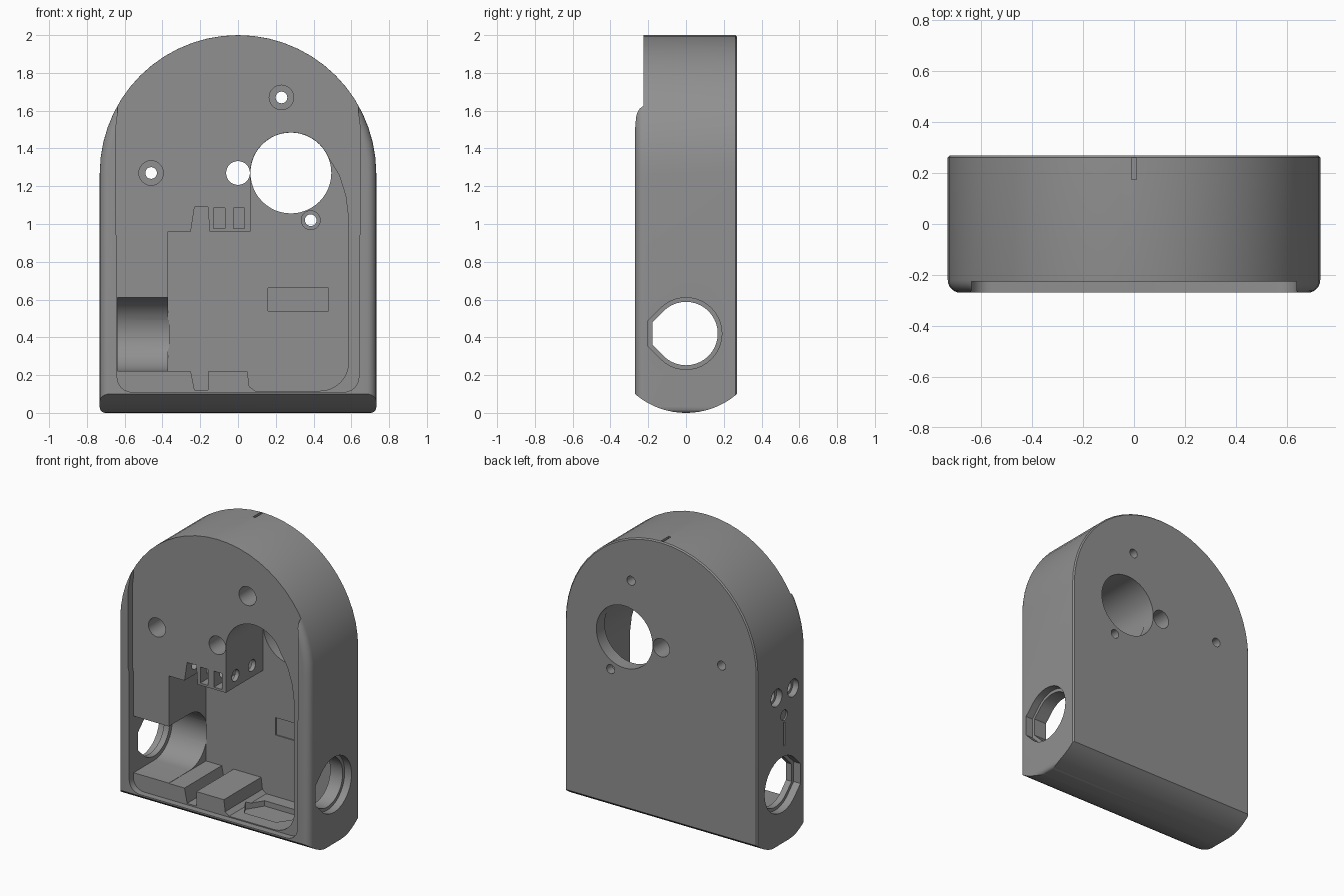
import bpy, bmesh
from math import sin, cos, pi, radians, sqrt, asin

if "Cube" in bpy.data.objects:
    bpy.data.objects.remove(bpy.data.objects["Cube"])


def make(name, rings):
    """Closed solid lofted through rings of matching 3D points."""
    bm = bmesh.new()
    loops = [[bm.verts.new(p) for p in r] for r in rings]
    n = len(rings[0])
    for a, b in zip(loops, loops[1:]):
        for i in range(n):
            bm.faces.new((a[i], a[(i + 1) % n], b[(i + 1) % n], b[i]))
    bm.faces.new(loops[0])
    bm.faces.new(loops[-1])
    bmesh.ops.recalc_face_normals(bm, faces=bm.faces)
    me = bpy.data.meshes.new(name)
    bm.to_mesh(me)
    bm.free()
    ob = bpy.data.objects.new(name, me)
    bpy.context.collection.objects.link(ob)
    return ob


def prism(name, pts, axis, a, b):
    """Extrude a 2D outline along an axis: Y uses (x,z), X uses (y,z), Z uses (x,y)."""
    place = {'X': lambda p, t: (t, p[0], p[1]),
             'Y': lambda p, t: (p[0], t, p[1]),
             'Z': lambda p, t: (p[0], p[1], t)}[axis]
    return make(name, [[place(p, t) for p in pts] for t in (a, b)])


def arc(cx, cy, r, a0, a1, n):
    return [(cx + r * cos(radians(a0 + (a1 - a0) * i / n)),
             cy + r * sin(radians(a0 + (a1 - a0) * i / n))) for i in range(n + 1)]


def circle(cx, cy, r, n=32):
    return arc(cx, cy, r, 0, 360, n)[:-1]


def rect(x0, x1, y0, y1):
    return [(x0, y0), (x1, y0), (x1, y1), (x0, y1)]


def boolean(ob, cutter, op='DIFFERENCE'):
    cutter.hide_render = True
    m = ob.modifiers.new(cutter.name, 'BOOLEAN')
    m.operation, m.solver, m.object = op, 'EXACT', cutter
    bpy.context.view_layer.objects.active = ob
    bpy.ops.object.modifier_apply(modifier=m.name)
    bpy.data.objects.remove(cutter)


# Arched housing: rounded front edge, small chamfer at the back
def outline(d):
    w = 0.732 - d
    return (arc(0, 1.268, w, 0, 180, 28) + arc(-w + 0.03, 0.03, 0.03, 180, 270, 4)
            + arc(w - 0.03, 0.03, 0.03, 270, 360, 4))


layers = [(0.27, 0.008), (0.262, 0)]
layers += [(-0.22 - 0.05 * sin(t), 0.05 * (1 - cos(t))) for t in [pi / 2 * i / 6 for i in range(7)]]
body = make("housing", [[(x, y, z) for x, z in outline(d)] for y, d in layers])

# Curved underside
R = 0.27 ** 2 / 0.2 + 0.05
half = asin(0.27 / R) * 180 / pi
side = arc(0, R, R, 270 - half, 270 + half, 21) + [(0.3, 0.13), (0.3, 2.1), (-0.3, 2.1), (-0.3, 0.13)]
boolean(body, prism("underside", side, 'X', -1, 1), 'INTERSECT')

# Shallow cover seat between the side cheeks
right = arc(0.56, 0.19, 0.08, 270, 360, 6) + [(0.64, 0.92), (0.648, 0.96), (0.648, 1.5), (0.638, 1.58), (0.638, 2.2)]
seat = right + [(-x, z) for x, z in reversed(right)]
boolean(body, prism("cover_seat", seat, 'Y', -0.4, -0.225))

# Main cavity
cavity = [(-0.37, 0.22), (-0.25, 0.22), (-0.23, 0.12), (-0.16, 0.12), (-0.16, 0.22), (0.05, 0.22),
          (0.06, 0.14), (0.09, 0.117)]
cavity += arc(0.435, 0.267, 0.15, 270, 360, 8)
cavity += [(0.585, 1.03), (0.57, 1.15), (0.535, 1.26)]
cavity += arc(0.28, 1.27, 0.215, 22, 180, 20)
cavity += [(0.065, 0.96), (-0.15, 0.96), (-0.16, 1.09), (-0.23, 1.09), (-0.25, 0.96), (-0.37, 0.96)]
boolean(body, prism("cavity", cavity, 'Y', -0.4, 0.18))

# U-shaped cable channel on the left
channel = [(-0.4, 0.222)] + arc(0, 0.417, 0.195, -90, 90, 24) + [(-0.4, 0.612)]
boolean(body, prism("cable_channel", channel, 'X', -0.638, -0.365))


# Cable ports in both sides, round with a flattened point
def port(r, f):
    h = r * sqrt(2) - f
    return arc(0, 0.42, r, -135, 135, 30) + [(-f, 0.42 + h), (-f, 0.42 - h)]


for s in (-1, 1):
    boolean(body, prism("port", port(0.168, 0.178), 'X', s * 0.56, s * 0.8))
    boolean(body, prism("port_rim", port(0.19, 0.2), 'X', s * 0.68, s * 0.8))

# Large opening and pivot hole
boolean(body, prism("large_opening", circle(0.28, 1.27, 0.214, 48), 'Y', 0.1, 0.4))
boolean(body, prism("pivot_hole", circle(0, 1.27, 0.063), 'Y', -0.4, 0.4))

# Screw holes with counterbores
for x, z, r, y0, y1 in ((0.23, 1.67, 0.065, -0.4, 0.1), (-0.46, 1.27, 0.065, -0.4, 0.1),
                        (0.385, 1.02, 0.05, 0.1, 0.21)):
    boolean(body, prism("screw_hole", circle(x, z, 0.031, 20), 'Y', -0.4, 0.4))
    boolean(body, prism("counterbore", circle(x, z, r, 24), 'Y', y0, y1))

# Wire passages from the left side, with two clamp slots
for y in (0.06, -0.12):
    boolean(body, prism("wire_hole", circle(y, 1.04, 0.04, 20), 'X', -0.8, 0.1))
    boolean(body, prism("wire_entry", circle(y, 1.04, 0.06, 20), 'X', -0.8, -0.69))
for x in (-0.13, -0.025):
    boolean(body, prism("clamp_slot", rect(x, x + 0.06, 0.975, 1.085), 'Y', -0.4, 0.13))

# Shallow details: plate recess, inner base pocket, top index notch, side marks
boolean(body, prism("plate_recess", rect(0.16, 0.48, 0.54, 0.66), 'Y', 0.1, 0.188))
boolean(body, prism("base_pocket", [(0.07, -0.02), (0.14, -0.13), (0.38, -0.13), (0.46, -0.02),
                                    (0.38, 0.09), (0.14, 0.09)], 'Z', 0.08, 0.15))
boolean(body, prism("index_notch", rect(-0.009, 0.009, 0.175, 0.26), 'Z', 1.98, 2.1))
boolean(body, prism("side_mark_line", rect(-0.03, -0.015, 0.68, 0.84), 'X', -0.8, -0.722))
boolean(body, prism("side_mark_dot", circle(-0.022, 0.89, 0.036, 20), 'X', -0.8, -0.722))

# Dark grey plastic
mat = bpy.data.materials.new("dark_grey")
mat.diffuse_color = (0.28, 0.28, 0.28, 1)
mat.use_nodes = True
mat.node_tree.nodes["Principled BSDF"].inputs["Base Color"].default_value = mat.diffuse_color
body.data.materials.clear()
body.data.materials.append(mat)

# Smooth curves, crisp edges
bpy.ops.object.select_all(action='DESELECT')
body.select_set(True)
bpy.context.view_layer.objects.active = body
bpy.ops.object.shade_smooth_by_angle(angle=radians(25))
